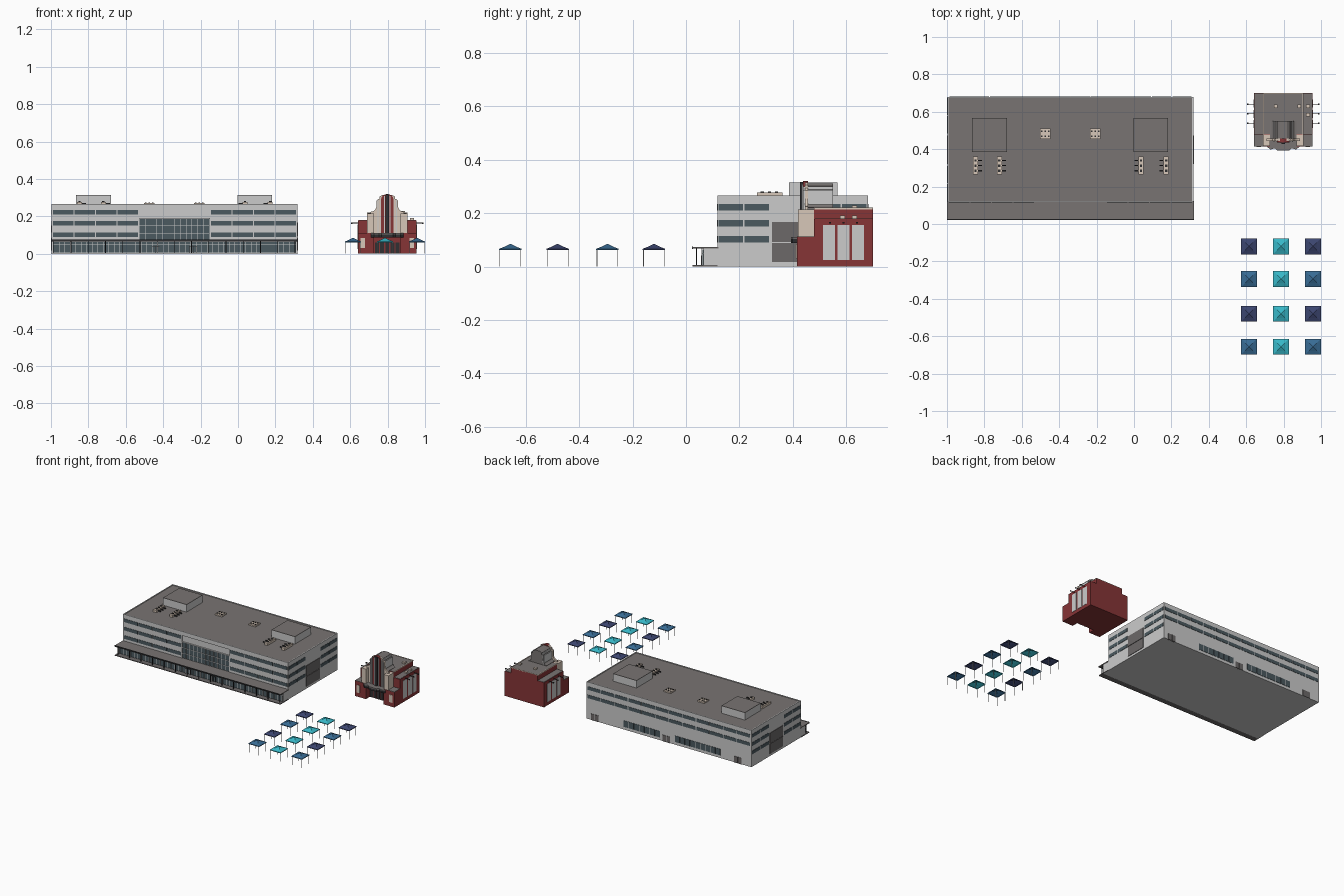
import bpy, bmesh, math

if "Cube" in bpy.data.objects:
    bpy.data.objects.remove(bpy.data.objects["Cube"])

def mat(name, r, g, b):
    m = bpy.data.materials.new(name)
    m.diffuse_color = (r, g, b, 1)
    m.use_nodes = True
    m.node_tree.nodes["Principled BSDF"].inputs["Base Color"].default_value = m.diffuse_color
    return m

ROOF = mat("roof_grey", .19, .175, .17)
GLASS = mat("glass", .07, .10, .115)
DARK = mat("dark_metal", .03, .03, .032)
RED = mat("brick_red", .24, .035, .037)
BEIGE = mat("beige", .68, .57, .48)
NAVY = mat("navy", .045, .06, .16)
BLUE = mat("blue", .04, .15, .30)
TEAL = mat("teal", .04, .48, .58)
PANEL = mat("panel", .15, .14, .14)

def finish(name, bm, m):
    bmesh.ops.recalc_face_normals(bm, faces=bm.faces[:])
    me = bpy.data.meshes.new(name)
    bm.to_mesh(me)
    bm.free()
    if m:
        me.materials.append(m)
    ob = bpy.data.objects.new(name, me)
    bpy.context.collection.objects.link(ob)
    return ob

def boxes(name, m, items):
    """Each item is x0, x1, y0, y1, z0, z1."""
    bm = bmesh.new()
    for x0, x1, y0, y1, z0, z1 in items:
        vs = bmesh.ops.create_cube(bm, size=1)["verts"]
        for v in vs:
            v.co = (x0 + (v.co.x + .5) * (x1 - x0), y0 + (v.co.y + .5) * (y1 - y0), z0 + (v.co.z + .5) * (z1 - z0))
    return finish(name, bm, m)

def prism(name, m, pts, direction):
    bm = bmesh.new()
    f = bm.faces.new([bm.verts.new(p) for p in pts])
    ext = bmesh.ops.extrude_face_region(bm, geom=[f], use_keep_orig=True)
    for v in ext["geom"]:
        if isinstance(v, bmesh.types.BMVert):
            v.co.x += direction[0]
            v.co.y += direction[1]
            v.co.z += direction[2]
    return finish(name, bm, m)

def split(a, b, n, gap):
    w = (b - a - gap * (n - 1)) / n
    return [(a + i * (w + gap), a + i * (w + gap) + w) for i in range(n)]

# ---------- long building ----------
L, R, F, B, H = -.997, .317, .118, .68, .265
boxes("main_walls", None, [
    (L, -.53, F, B, 0, .257), (-.15, R, F, B, 0, .257), (-.53, -.15, F + .008, B, 0, .257),
    (L, R, F, F + .006, .235, H), (L, R, B - .006, B, .25, H),
    (L, L + .006, F, B, .25, H), (R - .006, R, F, B, .25, H)])
boxes("main_roof", ROOF, [(L + .006, R - .006, F + .006, B - .006, .255, .261)])

# window bands on three floors
wins, sills = [], []
for z in (.09, .15, .21):
    for a, b in ((L + .007, -.535), (-.145, R - .007)):
        wins += [(p, q, F - .002, F + .01, z, z + .024) for p, q in split(a, b, 4, .005)]
    for a, b in ((F + .004, .31), (.485, B - .005)):
        for p, q in split(a, b, 2, .006):
            wins += [(R - .01, R + .002, p, q, z, z + .024), (L - .002, L + .01, p, q, z, z + .024)]
    if z > .1:
        wins += [(p, q, B - .01, B + .002, z, z + .024) for p, q in split(L + .01, R - .01, 12, .006)]
boxes("band_windows", GLASS, wins)

# central glazed bay with mullions
boxes("bay_glass", GLASS, [(-.528, -.152, F + .002, F + .02, .075, .188)])
boxes("bay_mullions", None,
      [(x - .001, x + .001, F - .001, F + .01, .075, .188) for x in [-.528 + i * .0313 for i in range(13)]]
      + [(-.53, -.15, F - .001, F + .01, z, z + .003) for z in (.108, .148, .187)])

# ground-floor shopfront
boxes("shopfront_core", None, [(L, R, .066, F + .01, 0, .068)])
boxes("shopfront_glass", GLASS, [(L + .008, R - .008, .061, .07, .006, .062)])
boxes("shopfront_mullions", None,
      [(x - .0012, x + .0012, .058, .068, 0, .068) for x in [L + .012 + i * .0293 for i in range(45)]]
      + [(L, R, .058, .066, .046, .049)])
boxes("shopfront_doors", DARK,
      [(x - .02, x + .02, .056, .068, z, z + .002) for x in (-.44, -.24) for z in (.002, .04)]
      + [(x + d - .001, x + d + .001, .056, .068, .002, .042) for x in (-.44, -.24) for d in (-.02, 0, .02)])
boxes("walkway_slab", PANEL, [(-1, .32, .025, F, 0, .005)])
boxes("front_canopy", ROOF, [(-1, .32, .025, F + .004, .067, .073)])
boxes("canopy_edge", DARK, [(-1, .32, .022, .026, .066, .075)])
boxes("canopy_columns", DARK, [(x - .002, x + .002, .038, .042, .004, .068) for x in [-.985 + i * .0921 for i in range(15)]])

# loading panels on both ends
for side, x in (("left", L), ("right", R)):
    boxes(side + "_loading_panel", PANEL, [(x - .003, x + .003, .322, .474, .016, .088), (x - .003, x + .003, .322, .474, .091, .166)])

# rear glazing and doors
boxes("rear_glazing", GLASS, [(p, q, B - .01, B + .002, .02, .065)
      for a, b, n in ((-.27, .02, 7), (-.75, -.39, 9)) for p, q in split(a, b, n, .004)])
boxes("rear_doors", PANEL, [(p, q, B - .01, B + .003, 0, .045)
      for a in (.22, -.35, -.92) for p, q in split(a, a + .06, 2, .003)])

# rooftop plant
boxes("penthouses", None, [(x, x + .186, .386, .567, .255, .312) for x in (-.866, -.003)])
boxes("penthouse_roofs", ROOF, [(x, x + .186, .386, .567, .312, .315) for x in (-.866, -.003)])
fans, ducts = [], []
for x, s in ((-.848, 1), (-.72, 1), (.037, -1), (.172, -1)):
    fans.append((x - .013, x + .013, .265, .36, .26, .277))
    for y in (.285, .312, .339):
        ducts += [(min(x, x + s * .035), max(x, x + s * .035), y - .003, y + .003, .265, .272),
                  (x - .006, x + .006, y - .006, y + .006, .276, .281)]
for x in (-.475, -.207):
    fans.append((x - .028, x + .028, .455, .51, .26, .270))
    ducts += [(x + i * .018 - .004, x + i * .018 + .004, y - .004, y + .004, .269, .274)
              for i in (-1, 0, 1) for y in (.47, .495)]
boxes("roof_units", BEIGE, fans)
boxes("roof_fans", DARK, ducts)

# ---------- red theatre ----------
C = .798
def mirrored(items):
    return [(C + a, C + b, *r) for a, b, *r in items] + [(C - b, C - a, *r) for a, b, *r in items]

boxes("theatre_body", RED, [(C - .157, C + .157, .478, .70, 0, .178), (C - .107, C + .107, .478, .70, .17, .216)]
      + mirrored([(.105, .157, .415, .48, 0, .11), (.07, .107, .415, .48, 0, .11)]))
boxes("theatre_roof", ROOF, [(C - .104, C + .104, .482, .697, .214, .218)]
      + mirrored([(.107, .155, .482, .698, .176, .180), (.108, .157, .415, .48, .108, .112)]))
boxes("theatre_coping", BEIGE, mirrored([(.103, .108, .478, .70, .214, .220)]) + [(C - .107, C + .107, .695, .70, .214, .220)])
boxes("beige_piers", BEIGE, mirrored([(.072, .107, .418, .48, .11, .214)]))

# stepped crown: half profile mirrored, with a concave shoulder
half = [(.09, .11), (.09, .224)]
half += [(.09 - .033 * math.sin(t), .258 - .034 * math.cos(t)) for t in [i * math.pi / 10 for i in range(1, 6)]]
half += [(.057, .285), (.048, .293), (.042, .293), (.042, .305), (.025, .314)]
outline = [(C + x, z) for x, z in half] + [(C - x, z) for x, z in reversed(half)]
prism("crown_front", BEIGE, [(x, .445, z) for x, z in outline], (0, .012, 0))
prism("crown_body", ROOF, [(C + (x - C) * .8, .457, z - .004 if z > .2 else z) for x, z in outline], (0, .093, 0))
boxes("crown_ribs", None, mirrored([(a, a + .004, .438, .55, .11, z) for a, z in ((.036, .300), (.048, .287))]))
top = [(C + .033 * math.cos(t), .437, .292 + .027 * math.sin(t)) for t in [i * math.pi / 8 for i in range(9)]]
prism("red_tower", RED, [(C + .033, .437, .10)] + top + [(C - .033, .437, .10)], (0, .02, 0))
boxes("tower_stripes", None, mirrored([(.012, .018, .433, .44, .11, .308)]))
boxes("tower_fin", DARK, [(C - .01, C + .01, .427, .45, .11, .316)])

# entrance marquee and doors
boxes("entrance_wall", RED, [(C - .07, C + .07, .46, .48, 0, .11)])
boxes("entrance_doors", DARK, [(C + a, C + b, .456, .47, .002, .06) for a, b in split(-.065, .065, 5, .006)])
plan = [(.088, .46), (.088, .415), (.07, .398), (.045, .405), (.03, .392)]
plan = [(C + x, y) for x, y in plan] + [(C - x, y) for x, y in reversed(plan)]
prism("marquee", DARK, [(x, y, .088) for x, y in plan], (0, 0, .014))
prism("marquee_top", ROOF, [(x, y, .102) for x, y in plan], (0, 0, .008))
boxes("wing_windows", BEIGE, mirrored([(.118, .144, .412, .42, .03, .085)]))

# side windows, wall lamps and roof hatches
boxes("side_windows", None, mirrored([(.15, .159, p, q, .025, .155) for p, q in split(.513, .665, 3, .011)]))
boxes("wall_lamps", DARK, mirrored([(.15, .19, y - .0015, y + .0015, .163, .166) for y in (.538, .589, .64)]
      + [(.185, .194, y - .004, y + .004, .160, .166) for y in (.538, .589, .64)]))
boxes("roof_hatches", BEIGE, [(C + x - .01, C + x + .01, y - .009, y + .009, z, z + .012)
      for x, y, z in ((-.04, .63, .216), (.085, .63, .216), (.132, .63, .178), (.132, .585, .178))])

# ---------- market tents ----------
def tent(name, x, y, m):
    bm = bmesh.new()
    rings = [[bm.verts.new((x + sx * r, y + sy * r, z)) for sx, sy in ((-1, -1), (1, -1), (1, 1), (-1, 1))]
             for r, z in ((.042, .061), (.042, .066), (.022, .074))]
    for a, b in zip(rings, rings[1:]):
        for i in range(4):
            bm.faces.new((a[i], a[(i + 1) % 4], b[(i + 1) % 4], b[i]))
    apex = bm.verts.new((x, y, .085))
    for i in range(4):
        bm.faces.new((rings[2][i], rings[2][(i + 1) % 4], apex))
    finish(name + "_canopy", bm, m)
    boxes(name + "_legs", None, [(x + sx * .039 - .0012, x + sx * .039 + .0012, y + sy * .039 - .0012, y + sy * .039 + .0012, 0, .064)
          for sx in (-1, 1) for sy in (-1, 1)])

for i, x in enumerate((.615, .786, .957)):
    for j, y in enumerate((-.12, -.294, -.48, -.657)):
        tent(f"tent_{i}_{j}", x, y, TEAL if i == 1 else (NAVY, BLUE)[j % 2])
